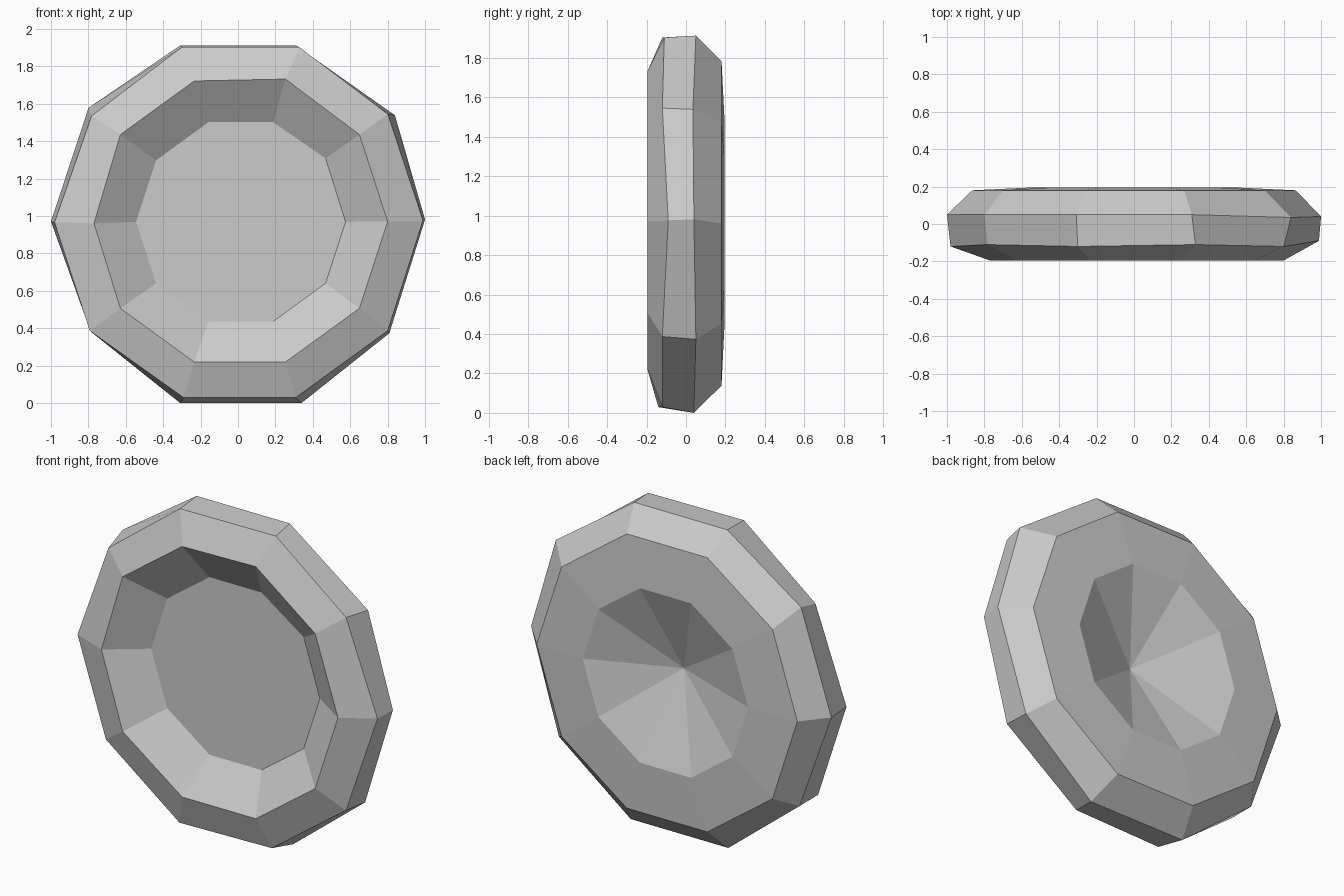
import bpy, bmesh
from math import cos, sin, tau
from mathutils import Vector

cube = bpy.data.objects.get("Cube")
if cube:
    bpy.data.objects.remove(cube, do_unlink=True)

SIDES = 10

# Rings from the front recess, over the rim, to the back hollow:
# (radius, y, centre x, centre z)
RINGS = {
    "recess": (0.56, -0.045, 0.015, 0.968),
    "front_lip": (0.79, -0.195, 0.01, 0.97),
    "front_edge": (0.985, -0.12, 0.004, 0.965),
    "back_edge": (1.0, 0.05, 0.0, 0.96),
    "back_lip": (0.865, 0.18, 0.0, 0.96),
    "hollow": (0.55, 0.195, 0.0, 0.965),
}

# Small hand-made irregularities: (ring, corner) -> shift
NUDGES = {
    ("back_edge", 0): (0, -0.01, 0.02),
    ("back_edge", 1): (0.03, -0.015, -0.01),
    ("back_edge", 4): (0.01, 0, 0.03),
    ("back_edge", 5): (0, 0, 0.01),
    ("back_edge", 6): (0.02, 0, 0.01),
    ("back_edge", 7): (0, -0.01, -0.01),
    ("back_edge", 8): (0.03, -0.01, -0.01),
    ("front_edge", 0): (0, 0.03, 0.01),
    ("front_edge", 4): (0.01, 0.01, -0.01),
    ("front_edge", 7): (0.01, -0.02, 0),
    ("front_edge", 2): (0.02, 0.01, 0),
    ("front_lip", 2): (0, 0, 0.01),
    ("front_lip", 5): (0.01, 0, -0.01),
    ("recess", 1): (0, 0, 0.01),
}

bm = bmesh.new()


def add_ring(name, radius, y, cx, cz):
    ring = []
    for i in range(SIDES):
        a = tau * i / SIDES
        p = Vector((cx + radius * cos(a), y, cz + radius * sin(a)))
        ring.append(bm.verts.new(p + Vector(NUDGES.get((name, i), (0, 0, 0)))))
    return ring


rings = [add_ring(name, *spec) for name, spec in RINGS.items()]

# Flat recess floor, bands between rings, and a shallow cone in the back
bm.faces.new(rings[0])
for a, b in zip(rings, rings[1:]):
    for i in range(SIDES):
        j = (i + 1) % SIDES
        bm.faces.new((a[i], b[i], b[j], a[j]))
hub = bm.verts.new((0.02, -0.01, 0.97))
for i in range(SIDES):
    bm.faces.new((rings[-1][i], hub, rings[-1][(i + 1) % SIDES]))
bmesh.ops.recalc_face_normals(bm, faces=bm.faces[:])

# Rest the lowest corners on the ground
low = min(v.co.z for v in bm.verts)
bmesh.ops.translate(bm, verts=bm.verts[:], vec=(0, 0, -low))

mesh = bpy.data.meshes.new("dished_disc")
bm.to_mesh(mesh)
bm.free()
disc = bpy.data.objects.new("dished_disc", mesh)
bpy.context.collection.objects.link(disc)

# One plain grey
grey = bpy.data.materials.new("light_grey")
grey.use_nodes = True
colour = (0.6, 0.6, 0.6, 1)
grey.diffuse_color = colour
grey.node_tree.nodes["Principled BSDF"].inputs["Base Color"].default_value = colour
mesh.materials.append(grey)
